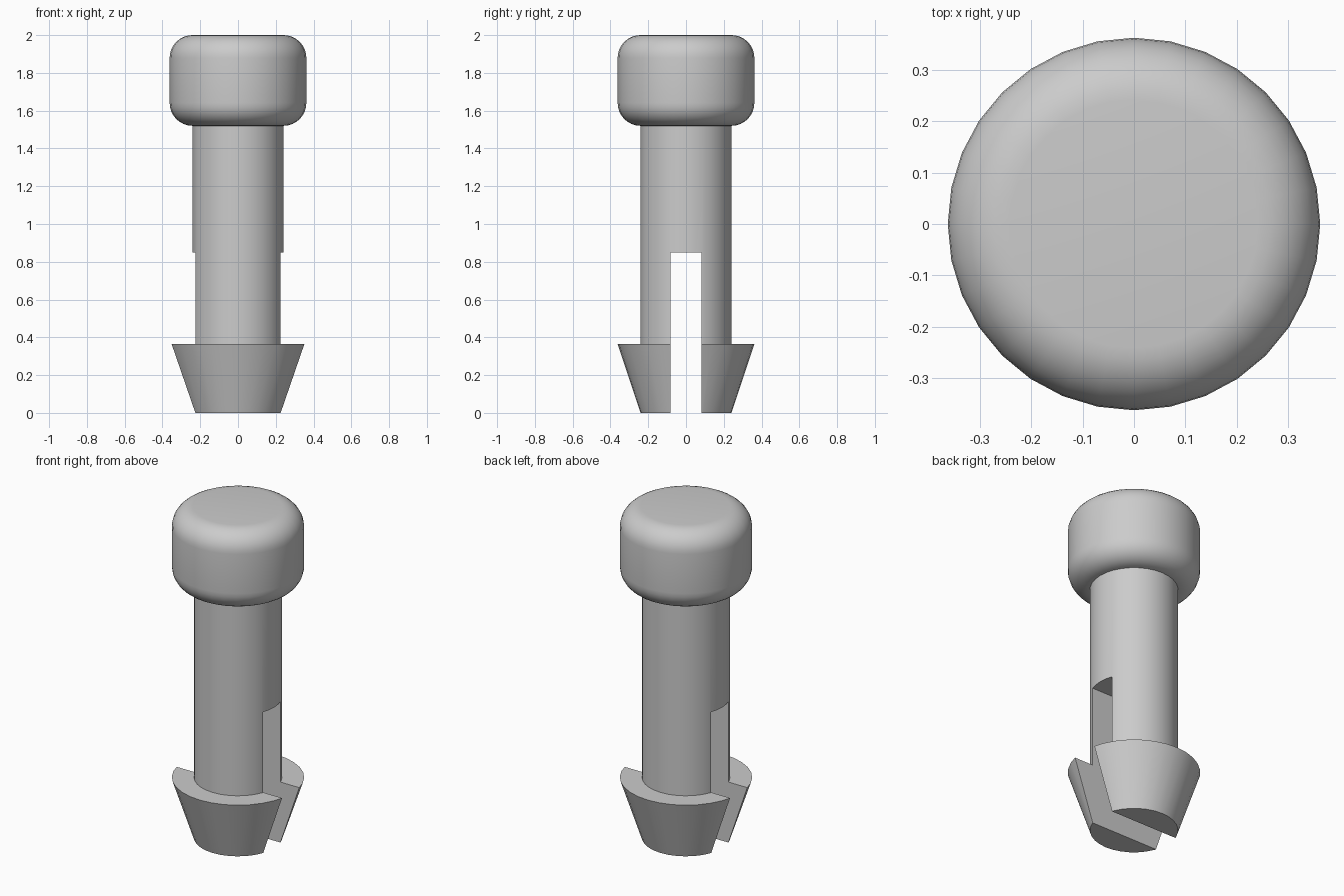
import bpy
import bmesh
from math import sin, cos, pi, radians

SIDES = 32
HEAD_R, SHAFT_R = 0.362, 0.241
HEAD_BOTTOM, TOP = 1.52, 2.0
BARB_TOP = 0.365
SLOT_TOP, SLOT_WIDTH = 0.85, 0.164

cube = bpy.data.objects.get("Cube")
if cube:
    bpy.data.objects.remove(cube, do_unlink=True)

grey = bpy.data.materials.new("grey plastic")
grey.use_nodes = True
grey.diffuse_color = (0.6, 0.6, 0.6, 1)
grey.node_tree.nodes["Principled BSDF"].inputs["Base Color"].default_value = grey.diffuse_color


def add_object(name, bm):
    bmesh.ops.recalc_face_normals(bm, faces=bm.faces)
    mesh = bpy.data.meshes.new(name)
    bm.to_mesh(mesh)
    bm.free()
    mesh.materials.append(grey)
    obj = bpy.data.objects.new(name, mesh)
    bpy.context.collection.objects.link(obj)
    return obj


def lathe(name, profile):
    """Closed solid of revolution from (radius, height) points."""
    bm = bmesh.new()
    rings = [[bm.verts.new((r * cos(2 * pi * i / SIDES), r * sin(2 * pi * i / SIDES), z))
              for i in range(SIDES)] for r, z in profile]
    for low, high in zip(rings, rings[1:]):
        for i in range(SIDES):
            j = (i + 1) % SIDES
            bm.faces.new((low[i], low[j], high[j], high[i]))
    bm.faces.new(rings[0])
    bm.faces.new(rings[-1])
    return add_object(name, bm)


def smooth(obj):
    bpy.ops.object.select_all(action="DESELECT")
    obj.select_set(True)
    bpy.context.view_layer.objects.active = obj
    bpy.ops.object.shade_smooth_by_angle(angle=radians(30))


# Rounded head: quarter-circle fillets below and above
fillet = HEAD_R - SHAFT_R
arc = [(SHAFT_R + fillet * sin(a), fillet * (1 - cos(a)))
       for a in (k * pi / 16 for k in range(9))]
head = lathe("head", [(r, HEAD_BOTTOM + h) for r, h in arc]
             + [(r, TOP - h) for r, h in reversed(arc)])

# Shaft with tapered barb, reaching slightly into the head
shaft = lathe("split_shaft", [(SHAFT_R, 0), (HEAD_R, BARB_TOP),
                              (SHAFT_R, BARB_TOP), (SHAFT_R, HEAD_BOTTOM + 0.02)])

# Slot through the lower shaft from side to side
bm = bmesh.new()
bmesh.ops.create_cube(bm, size=1)
bmesh.ops.scale(bm, verts=bm.verts, vec=(2, SLOT_WIDTH, 2))
bmesh.ops.translate(bm, verts=bm.verts, vec=(0, 0, SLOT_TOP - 1))
cutter = add_object("slot_cutter", bm)
cutter.hide_render = True

slot = shaft.modifiers.new("slot", "BOOLEAN")
slot.operation = "DIFFERENCE"
slot.solver = "EXACT"
slot.object = cutter
bpy.ops.object.select_all(action="DESELECT")
bpy.context.view_layer.objects.active = shaft
shaft.select_set(True)
bpy.ops.object.modifier_apply(modifier=slot.name)
bpy.data.objects.remove(cutter, do_unlink=True)

smooth(head)
smooth(shaft)
